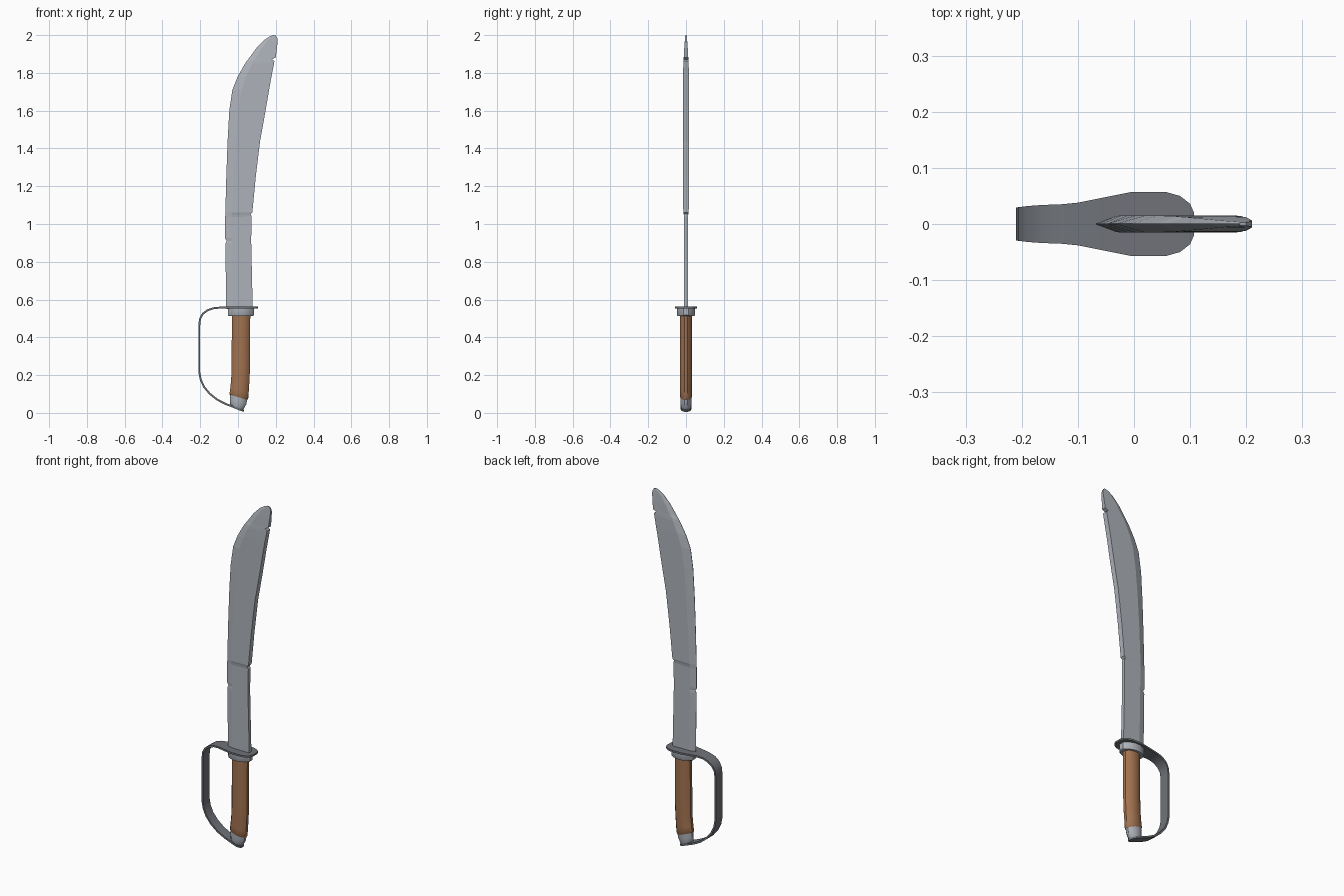
import bpy, math


def material(name, color):
    m = bpy.data.materials.new(name)
    m.diffuse_color = (*color, 1)
    return m


def loft(name, rings, mat, smooth=None):
    """Skin a list of equal-length closed rings and cap both ends."""
    n = len(rings[0])
    verts = [v for r in rings for v in r]
    faces = [(i * n + k, i * n + (k + 1) % n, (i + 1) * n + (k + 1) % n, (i + 1) * n + k)
             for i in range(len(rings) - 1) for k in range(n)]
    faces.append(tuple(reversed(range(n))))
    faces.append(tuple(range(len(verts) - n, len(verts))))
    me = bpy.data.meshes.new(name)
    me.from_pydata(verts, [], faces)
    ob = bpy.data.objects.new(name, me)
    bpy.context.collection.objects.link(ob)
    me.materials.append(mat)
    bpy.context.view_layer.objects.active = ob
    ob.select_set(True)
    bpy.ops.object.mode_set(mode='EDIT')
    bpy.ops.mesh.select_all(action='SELECT')
    bpy.ops.mesh.normals_make_consistent(inside=False)
    bpy.ops.object.mode_set(mode='OBJECT')
    if smooth:
        bpy.ops.object.shade_smooth_by_angle(angle=math.radians(smooth))
    ob.select_set(False)
    return ob


def oval(left, right, hy, n=12):
    """Oval ring whose ends sit at the (x, z) points left and right."""
    ring = []
    for k in range(n):
        a = 2 * math.pi * (k + 0.5) / n
        s = math.cos(a) / math.cos(math.pi / n)
        f = (s + 1) / 2
        ring.append((left[0] + (right[0] - left[0]) * f,
                     hy * math.sin(a), left[1] + (right[1] - left[1]) * f))
    return ring


steel = material("steel", (0.42, 0.45, 0.49))
dark = material("dark_steel", (0.16, 0.17, 0.19))
leather = material("leather", (0.36, 0.17, 0.08))

# Blade: cutting edge point, spine point, half thickness (small nicks included)
rows = [
    ((-.062, .55), (.078, .55), .010),
    ((-.067, .895), (.070, .90), .010),
    ((-.060, .91), (.070, .915), .010),
    ((-.068, .925), (.070, .93), .010),
    ((-.068, 1.035), (.072, 1.04), .010),
    ((-.067, 1.05), (.066, 1.052), .012),
    ((-.067, 1.06), (.076, 1.062), .0145),
    ((-.062, 1.25), (.094, 1.25), .015),
    ((-.055, 1.44), (.117, 1.44), .015),
    ((-.046, 1.60), (.146, 1.60), .015),
    ((-.030, 1.71), (.168, 1.73), .015),
    ((-.002, 1.78), (.181, 1.80), .015),
    ((.032, 1.84), (.193, 1.862), .014),
    ((.045, 1.86), (.180, 1.872), .013),
    ((.058, 1.877), (.200, 1.882), .012),
    ((.100, 1.935), (.206, 1.93), .009),
    ((.140, 1.975), (.210, 1.97), .006),
    ((.168, 1.993), (.208, 1.985), .0045),
    ((.188, 2.0), (.200, 1.997), .003),
]
rings = []
for (ex, ez), (sx, sz), t in rows:
    bx, bz = ex + (sx - ex) * .25, ez + (sz - ez) * .25
    rings.append([(ex, -.001, ez), (bx, -t, bz), (sx, -t, sz),
                  (sx, t, sz), (bx, t, bz), (ex, .001, ez)])
loft("blade", rings, steel)

# Hand guard: flat plate that narrows into a bow, swept along x, z, half width
path = [
    (.107, .557, .020), (.100, .557, .036), (.082, .557, .050), (.057, .557, .057),
    (-.005, .557, .057), (-.030, .557, .052), (-.100, .557, .038), (-.130, .554, .035),
    (-.160, .544, .034), (-.186, .525, .032), (-.201, .498, .030), (-.205, .465, .029),
    (-.205, .215, .029), (-.198, .178, .029), (-.180, .138, .029), (-.150, .102, .029),
    (-.110, .070, .029), (-.065, .047, .029), (-.020, .030, .029),
    (.010, .018, .027), (.024, .013, .018), (.030, .010, .008),
]
rings = []
for i, (x, z, w) in enumerate(path):
    a, b = path[max(i - 1, 0)], path[min(i + 1, len(path) - 1)]
    dx, dz = b[0] - a[0], b[1] - a[1]
    d = math.hypot(dx, dz)
    nx, nz = -dz / d * .005, dx / d * .005
    rings.append([(x + nx, -w, z + nz), (x + nx, w, z + nz),
                  (x - nx, w, z - nz), (x - nx, -w, z - nz)])
loft("hand_guard", rings, dark, 25)

# Collar below the guard
loft("collar", [oval((-.050, .513), (.080, .513), .046),
                oval((-.054, .518), (.084, .518), .049),
                oval((-.054, .554), (.084, .554), .049)], steel, 35)

# Leather grip, bending slightly toward the pommel
loft("grip", [oval((-.040, .094), (.048, .068), .030),
              oval((-.045, .100), (.054, .076), .034),
              oval((-.041, .130), (.057, .115), .033),
              oval((-.036, .180), (.061, .175), .034),
              oval((-.034, .250), (.064, .250), .034),
              oval((-.033, .400), (.064, .400), .034),
              oval((-.033, .516), (.065, .516), .034)], leather, 40)

# Pommel cap
loft("pommel", [oval((-.036, .037), (.022, .014), .025),
                oval((-.041, .044), (.030, .020), .028),
                oval((-.042, .070), (.044, .046), .030),
                oval((-.042, .096), (.049, .072), .031)], steel, 35)
